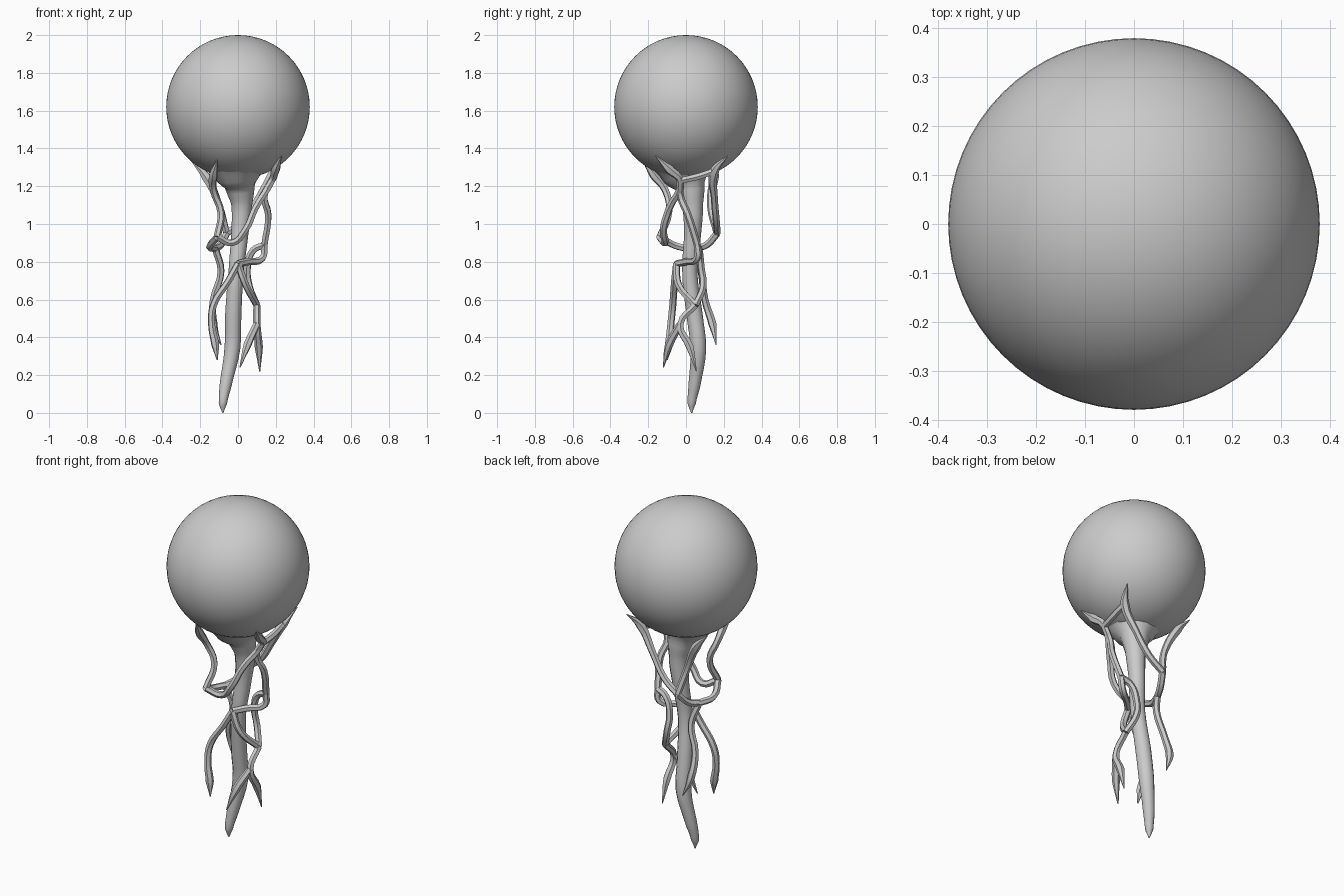
import bpy

cube = bpy.data.objects.get("Cube")
if cube:
    bpy.data.objects.remove(cube, do_unlink=True)

mat = bpy.data.materials.new("light_grey")
mat.use_nodes = True
grey = (0.6, 0.6, 0.6, 1)
mat.diffuse_color = grey
mat.node_tree.nodes["Principled BSDF"].inputs["Base Color"].default_value = grey


def tube(name, points, radii, sides=1, steps=4):
    """Smooth round tube through the points, with a radius at each one."""
    curve = bpy.data.curves.new(name, "CURVE")
    curve.dimensions = "3D"
    curve.bevel_depth = 1
    curve.bevel_resolution = sides
    curve.resolution_u = steps
    curve.use_fill_caps = True
    spline = curve.splines.new("BEZIER")
    spline.bezier_points.add(len(points) - 1)
    for bp, co, r in zip(spline.bezier_points, points, radii):
        bp.co, bp.radius = co, r
        bp.handle_left_type = bp.handle_right_type = "AUTO"
    obj = bpy.data.objects.new(name, curve)
    bpy.context.collection.objects.link(obj)
    bpy.ops.object.select_all(action="DESELECT")
    obj.select_set(True)
    bpy.context.view_layer.objects.active = obj
    bpy.ops.object.convert(target="MESH")
    obj = bpy.context.object
    obj.data.materials.clear()
    obj.data.materials.append(mat)
    bpy.ops.object.shade_smooth_by_angle(angle=1.0)
    return obj


def vine(name, *points, start=False, end=False):
    """Thin root; start or end marks a free tip that swells and then points."""
    radii = [0.019] * len(points)
    if start:
        radii[0], radii[1] = 0.003, 0.025
    if end:
        radii[-1], radii[-2] = 0.003, 0.022
    tube(name, points, radii)


# Round head
bpy.ops.mesh.primitive_uv_sphere_add(segments=64, ring_count=32, radius=0.38,
                                     location=(0, 0, 1.62))
head = bpy.context.object
head.name = "head"
head.data.materials.append(mat)
bpy.ops.object.shade_smooth()

# Central trunk, flared under the head
tube("trunk",
     [(0, 0, 1.34), (0, 0, 1.27), (0.01, 0.02, 1.2), (0.02, 0.035, 1.1),
      (0.01, 0.035, 0.95), (-0.01, 0.02, 0.75), (-0.025, 0.045, 0.52),
      (-0.03, 0.065, 0.34), (-0.065, 0.045, 0.15), (-0.08, 0.03, 0.05),
      (-0.08, 0.03, 0)],
     [0.25, 0.14, 0.08, 0.055, 0.045, 0.04, 0.043, 0.042, 0.032, 0.022, 0.003],
     sides=4)

# Shared joints of the root net
right_fork = (0.18, -0.03, 1.23)
front_bend = (-0.11, -0.14, 0.93)
back_fork = (-0.06, 0.165, 0.95)
left_joint = (-0.12, 0.05, 0.87)
side_joint = (0.14, 0.06, 0.89)
front_joint = (0, -0.05, 0.79)
low_joint = (0.1, 0.05, 0.57)
low_fork = (0.1, -0.03, 0.47)

# Upper roots, gripping the head
vine("front_root", (0.23, -0.16, 1.36), (0.2, -0.09, 1.29), right_fork,
     (0.09, -0.09, 1.08), (0.04, -0.12, 0.97), (-0.03, -0.11, 0.9),
     front_bend, start=True)
vine("front_right_root", (-0.11, -0.23, 1.34), (-0.13, -0.17, 1.26),
     (-0.13, -0.11, 1.18), (-0.09, -0.09, 1.06), front_bend, start=True)
vine("back_left_root", (0.23, 0.22, 1.36), (0.19, 0.15, 1.28),
     (0.11, 0.15, 1.14), (0.03, 0.16, 1.02), back_fork, start=True)
vine("back_right_root", (-0.25, 0.16, 1.34), (-0.17, 0.15, 1.25),
     (-0.1, 0.13, 1.1), back_fork, start=True)
vine("top_link", (0.19, 0.15, 1.28), (0.19, 0.06, 1.25), right_fork)
vine("side_root", right_fork, (0.14, -0.03, 1.15), (0.16, 0.01, 1.05),
     side_joint)

# Middle links
vine("right_link", front_bend, (-0.15, -0.04, 0.88), left_joint)
vine("back_link", back_fork, (-0.09, 0.11, 0.89), left_joint)
vine("side_link", side_joint, (0.13, 0.06, 0.82), (0.05, 0, 0.8), front_joint)
vine("left_link", side_joint, (0.08, 0.07, 0.86), (0.05, 0.08, 0.77),
     (0.06, 0.09, 0.67), low_joint)

# Lower roots with free tips
vine("lower_back_root", left_joint, (-0.09, 0.08, 0.75), (-0.13, 0.1, 0.6),
     (-0.13, 0.14, 0.47), (-0.09, 0.16, 0.36), end=True)
vine("lower_front_root", front_joint, (-0.05, -0.06, 0.7),
     (-0.13, -0.07, 0.57), (-0.14, -0.08, 0.47), (-0.12, -0.09, 0.36),
     (-0.11, -0.1, 0.28), end=True)
vine("lower_link", front_joint, (0.04, -0.04, 0.68), low_joint)
vine("lower_left_root", low_joint, low_fork, (0.11, 0.02, 0.35),
     (0.115, 0.055, 0.22), end=True)
vine("lower_middle_root", low_fork, (0.05, -0.09, 0.36), (0.01, -0.12, 0.24),
     end=True)
